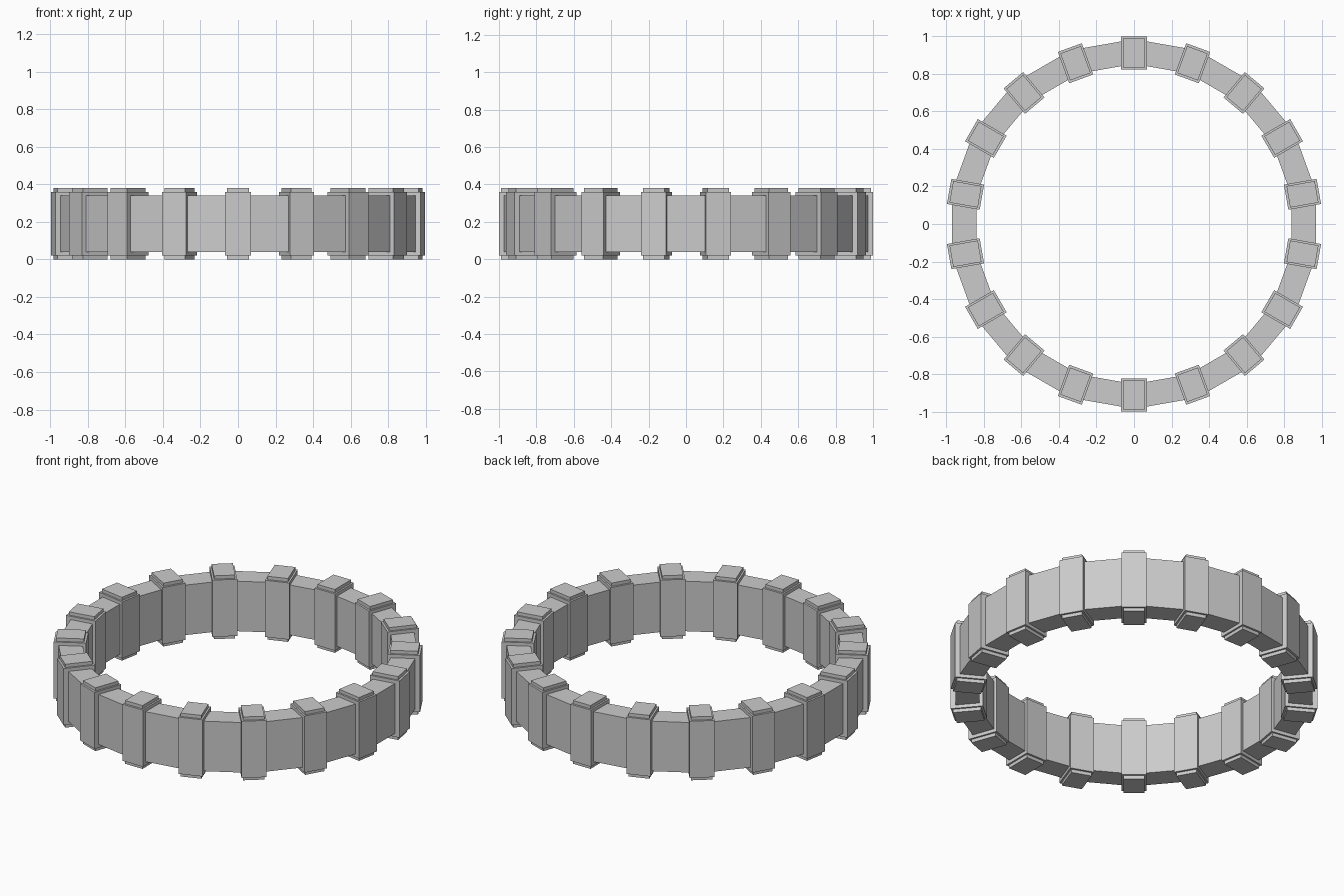
import bpy, bmesh, math
from mathutils import Matrix

if "Cube" in bpy.data.objects:
    bpy.data.objects.remove(bpy.data.objects["Cube"])

N = 18
HEIGHT = 0.38
MID = HEIGHT / 2


def finish(bm, name):
    bmesh.ops.recalc_face_normals(bm, faces=bm.faces[:])
    mesh = bpy.data.meshes.new(name)
    bm.to_mesh(mesh)
    bm.free()
    obj = bpy.data.objects.new(name, mesh)
    bpy.context.collection.objects.link(obj)
    return obj


# Faceted band with its corners hidden inside the blocks
def band(name, r_in, r_out, z0, z1):
    bm = bmesh.new()
    loops = []
    for i in range(N):
        a = math.pi / 2 + i * 2 * math.pi / N
        c, s = math.cos(a), math.sin(a)
        loops.append([bm.verts.new((r * c, r * s, z))
                      for r, z in ((r_in, z0), (r_out, z0), (r_out, z1), (r_in, z1))])
    for i in range(N):
        p, q = loops[i], loops[(i + 1) % N]
        for j in range(4):
            k = (j + 1) % 4
            bm.faces.new((p[j], q[j], q[k], p[k]))
    return finish(bm, name)


# Radially placed box: inner radius, outer radius, width, height
def radial_box(name, angle, r_in, r_out, width, height):
    bm = bmesh.new()
    m = (Matrix.Rotation(angle, 4, 'Z')
         @ Matrix.Translation(((r_in + r_out) / 2, 0, MID))
         @ Matrix.Diagonal((r_out - r_in, width, height, 1)))
    bmesh.ops.create_cube(bm, size=1, matrix=m)
    return finish(bm, name)


band("ring_band", 0.853, 0.985, 0.04, 0.34)

# Blocks: wide body plus a slightly narrower core forming stepped ends
for i in range(N):
    a = math.pi / 2 + i * 2 * math.pi / N
    radial_box(f"block_body_{i + 1}", a, 0.823, 1.0, 0.136, 0.34)
    radial_box(f"block_cap_{i + 1}", a, 0.835, 0.988, 0.116, HEIGHT)
